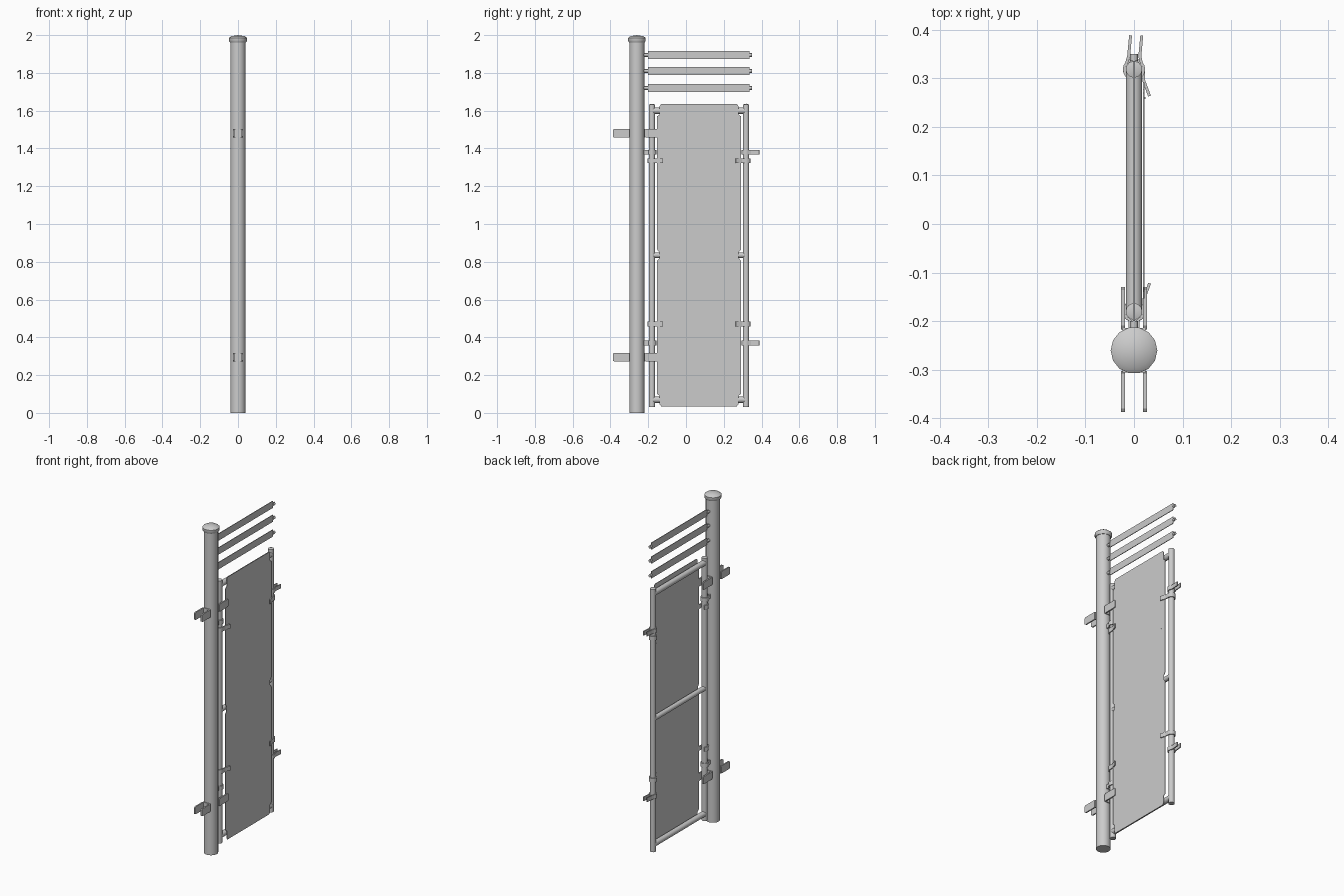
import bpy, bmesh, math
from mathutils import Vector

cube = bpy.data.objects.get("Cube")
if cube:
    bpy.data.objects.remove(cube, do_unlink=True)

steel = bpy.data.materials.new("galvanised grey")
steel.use_nodes = True
GREY = (0.6, 0.6, 0.6, 1)
steel.diffuse_color = GREY
steel.node_tree.nodes["Principled BSDF"].inputs["Base Color"].default_value = GREY

POST_Y, HINGE_Y, LATCH_Y = -0.26, -0.18, 0.318
MID_Z = 0.835


def finish(name, bm, smooth=False):
    bmesh.ops.recalc_face_normals(bm, faces=bm.faces)
    mesh = bpy.data.meshes.new(name)
    bm.to_mesh(mesh)
    bm.free()
    mesh.materials.append(steel)
    obj = bpy.data.objects.new(name, mesh)
    bpy.context.collection.objects.link(obj)
    if smooth:
        bpy.ops.object.select_all(action="DESELECT")
        obj.select_set(True)
        bpy.context.view_layer.objects.active = obj
        bpy.ops.object.shade_smooth_by_angle(angle=math.radians(35))
    return obj


def lathe(name, y, profile, sides=16):
    """Spin a (radius, z) profile around a vertical axis at y."""
    bm = bmesh.new()
    verts = [bm.verts.new((r, 0, z)) for r, z in profile]
    edges = [bm.edges.new(pair) for pair in zip(verts, verts[1:])]
    bmesh.ops.spin(bm, geom=verts + edges, axis=(0, 0, 1), cent=(0, 0, 0),
                   angle=math.tau, steps=sides)
    bmesh.ops.remove_doubles(bm, verts=bm.verts, dist=0.0001)
    bmesh.ops.translate(bm, verts=bm.verts, vec=(0, y, 0))
    return finish(name, bm, True)


def rail(name, z, y0, y1, radius):
    bm = bmesh.new()
    bmesh.ops.create_cone(bm, cap_ends=True, segments=14, radius1=radius,
                          radius2=radius, depth=y1 - y0)
    for v in bm.verts:
        v.co = Vector((v.co.x, v.co.z + (y0 + y1) / 2, v.co.y + z))
    return finish(name, bm, True)


def extrude_outline(name, points, place, offset):
    """Extrude a flat outline; place maps each pair of coordinates to 3D."""
    bm = bmesh.new()
    face = bm.faces.new([bm.verts.new(place(a, b)) for a, b in points])
    new = bmesh.ops.extrude_face_region(bm, geom=[face])["geom"]
    bmesh.ops.translate(bm, vec=offset,
                        verts=[g for g in new if isinstance(g, bmesh.types.BMVert)])
    return finish(name, bm)


def strap(name, path, z, height, thick=0.006):
    """Bend a flat strip along an open (x, y) path."""
    pts = [Vector(p) for p in path]
    inner, outer = [], []
    for i, p in enumerate(pts):
        d = (pts[min(i + 1, len(pts) - 1)] - pts[max(i - 1, 0)]).normalized()
        side = Vector((-d.y, d.x)) * thick / 2
        inner.append(p + side)
        outer.append(p - side)
    return extrude_outline(name, inner + outer[::-1],
                           lambda x, y: (x, y, z - height / 2), (0, 0, height))


def arc(y, radius, start, end, steps=8):
    angles = [math.radians(start + (end - start) * i / steps) for i in range(steps + 1)]
    return [(radius * math.cos(a), y + radius * math.sin(a)) for a in angles]


# Main post and its domed cap
lathe("post", POST_Y, [(0, 0), (0.04, 0), (0.04, 1.975), (0, 1.975)], 20)
lathe("post_cap", POST_Y, [(0, 1.962), (0.043, 1.962), (0.048, 1.97), (0.048, 1.985),
                           (0.036, 1.994), (0, 2.0)], 14)

# Gate frame
for name, y in (("hinge_upright", HINGE_Y), ("latch_upright", LATCH_Y)):
    lathe(name, y, [(0, 0.03), (0.017, 0.03), (0.017, 1.632), (0, 1.637)], 14)
for name, z in (("bottom_rail", 0.07), ("middle_rail", MID_Z), ("top_rail", 1.6)):
    rail(name, z, HINGE_Y, LATCH_Y, 0.017 if z != MID_Z else 0.015)

# Infill panel with notched corners
quarter = [(0.2, 0.8), (0.208, 0.79), (0.208, 0.745), (0.222, 0.735), (0.222, 0.03),
           (0.21, 0.015)]
half = quarter + [(a, -b) for a, b in reversed(quarter)]
outline = half + [(-a, b) for a, b in reversed(half)]
extrude_outline("infill_panel", outline,
                lambda a, b: (0.019, 0.069 + a, MID_Z + b), (0.003, 0, 0))

# Tension bars showing through the panel
for z in (0.42, 1.21):
    extrude_outline("tension_bar", [(-0.002, -0.06), (0.002, -0.06), (0.002, 0.06),
                                    (-0.002, 0.06)],
                    lambda a, b: (0.018, 0.259 + a, z + b), (0.006, 0, 0))

# Flat strands above the gate with narrow end pins
for z in (1.72, 1.81, 1.895):
    bar = [(-0.222, 0.01), (-0.2, 0.01), (-0.2, 0.021), (0.335, 0.021),
           (0.335, 0.01), (0.35, 0.01)]
    extrude_outline("top_strand", bar + [(y, -h) for y, h in reversed(bar)],
                    lambda y, h: (-0.002, y, z + h), (0.004, 0, 0))
    for y0, y1 in ((-0.222, -0.2), (0.335, 0.35)):
        rail("strand_pin", z, y0, y1, 0.008)

# Forked brackets on both sides of the post
for z in (0.295, 1.48):
    for name, base, tip in (("front_bracket", -0.302, -0.387),
                            ("rear_bracket", -0.217, -0.13)):
        for x in (-0.023, 0.023):
            near, far = min(base, tip), max(base, tip)
            prong = [(near, 0.018), (near + 0.008, 0.023), (far - 0.004, 0.023),
                     (far, 0.018)]
            extrude_outline(name + "_prong",
                            prong + [(y, -h) for y, h in reversed(prong)],
                            lambda y, h: (x - 0.004, y, z + h), (0.008, 0, 0))
        strap(name + "_base", [(-0.024, base), (0.024, base)], z, 0.045)

# Hinge collars and latch forks on the uprights
for z in (0.37, 1.38):
    strap("hinge_collar", [(-0.008, -0.222)] + arc(HINGE_Y, 0.02, 245, -65, 14)
          + [(0.008, -0.222)], z, 0.025)
    strap("latch_fork", [(-0.007, 0.388), (-0.011, 0.345)]
          + arc(LATCH_Y, 0.02, 140, 400, 12) + [(0.012, 0.345), (0.016, 0.388)],
          z, 0.025)

# Bands tying the panel to the uprights
for z in (0.47, 1.335):
    strap("hinge_band", [(0.032, -0.122), (0.02, -0.155)]
          + arc(HINGE_Y, 0.02, 0, -200, 10) + [(-0.012, -0.16)], z, 0.026)
    strap("latch_band", [(0.032, 0.263), (0.02, 0.295)]
          + arc(LATCH_Y, 0.02, 0, 200, 10) + [(-0.012, 0.3)], z, 0.026)
